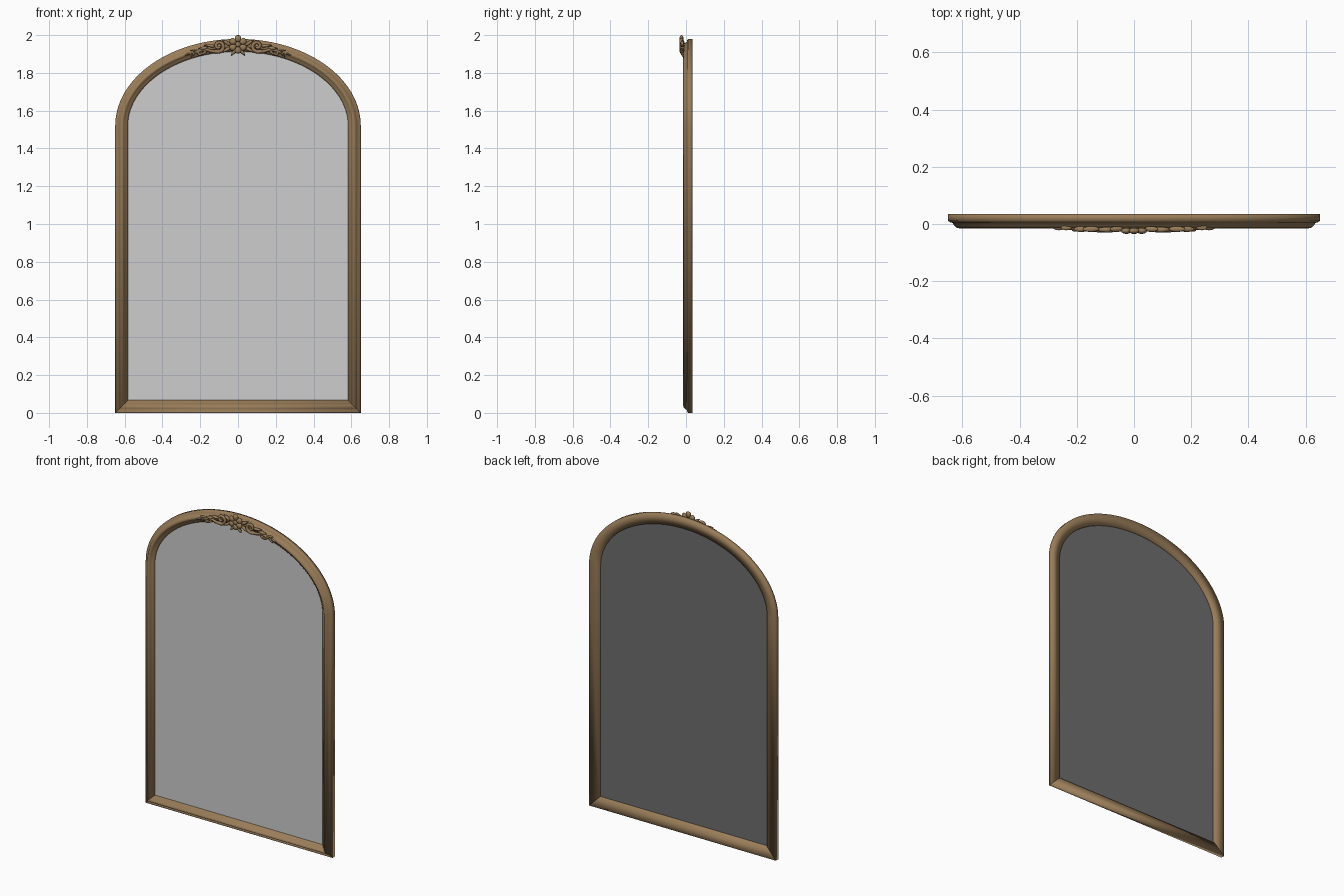
import bpy, bmesh
from math import sin, cos, pi, sqrt, hypot, radians
from mathutils import Matrix, Vector

cube = bpy.data.objects.get("Cube")
if cube:
    bpy.data.objects.remove(cube)

HALF, SPRING, RISE, STEPS = 0.65, 1.52, 0.46, 56


def material(name, color):
    m = bpy.data.materials.new(name)
    m.use_nodes = True
    m.diffuse_color = color
    m.node_tree.nodes["Principled BSDF"].inputs["Base Color"].default_value = color
    return m


wood = material("aged gold wood", (0.32, 0.203, 0.1, 1))
glass = material("silver glass", (0.61, 0.61, 0.61, 1))
backing = material("dark backing", (0.158, 0.158, 0.158, 1))


def finish(name, bm, mat, angle):
    bmesh.ops.recalc_face_normals(bm, faces=bm.faces)
    mesh = bpy.data.meshes.new(name)
    bm.to_mesh(mesh)
    bm.free()
    mesh.materials.append(mat)
    ob = bpy.data.objects.new(name, mesh)
    bpy.context.collection.objects.link(ob)
    bpy.ops.object.select_all(action='DESELECT')
    ob.select_set(True)
    bpy.context.view_layer.objects.active = ob
    bpy.ops.object.shade_smooth_by_angle(angle=radians(angle))
    return ob


def outline(d):
    """Arched outline moved inward by d, from the lower left corner round to itself."""
    pts = [(d - HALF, d), (HALF - d, d)]
    for i in range(STEPS + 1):
        a = pi * i / STEPS
        nx, nz = cos(a) / HALF, sin(a) / RISE
        n = hypot(nx, nz)
        pts.append((HALF * cos(a) - d * nx / n, SPRING + RISE * sin(a) - d * nz / n))
    return pts + pts[:1]


# Moulding profile: inset from the outer edge, depth
profile = [(0, 0.035), (0, 0.011), (0.008, 0.006), (0.016, 0.004), (0.022, -0.006),
           (0.032, -0.014), (0.039, -0.015), (0.045, -0.011), (0.05, -0.003),
           (0.058, -0.001), (0.067, 0.008), (0.067, 0.027)]


def moulding(name, first, last):
    """Sweep the profile along part of the outline, closing both mitred ends."""
    bm = bmesh.new()
    lines = [[bm.verts.new((x, y, z)) for x, z in outline(d)[first:last]]
             for d, y in profile]
    for k, line in enumerate(lines):
        other = lines[(k + 1) % len(lines)]
        for i in range(len(line) - 1):
            bm.faces.new((line[i], line[i + 1], other[i + 1], other[i]))
    for end in (0, -1):
        bm.faces.new([line[end] for line in lines])
    finish(name, bm, wood, 180)


# Bottom rail, then the stiles and arch in one piece
moulding("bottom_rail", 0, 2)
moulding("arched_frame", 1, None)


# Mirror pane: silver sheet in front, dark board behind
def sheet(name, y, mat, order):
    bm = bmesh.new()
    bm.faces.new([bm.verts.new((x, y, z)) for x, z in outline(0.064)[:-1][::order]])
    mesh = bpy.data.meshes.new(name)
    bm.to_mesh(mesh)
    bm.free()
    mesh.materials.append(mat)
    bpy.context.collection.objects.link(bpy.data.objects.new(name, mesh))


sheet("mirror_glass", 0.008, glass, 1)
sheet("backing_board", 0.015, backing, -1)


def leaf(bm, x, z, length, width, angle, y=-0.016, depth=0.01, taper=0.6):
    """Rounded teardrop whose thin end points along the angle."""
    made = bmesh.ops.create_uvsphere(bm, u_segments=12, v_segments=8, radius=1)["verts"]
    turn = Matrix.Rotation(-radians(angle), 3, 'Y')
    for v in made:
        w = 1 - taper * (v.co.x + 1) / 2
        p = Vector((v.co.x * length / 2, v.co.y * depth, v.co.z * w * width / 2))
        v.co = turn @ p + Vector((x, y, z))


def arch_z(x, d=0.036):
    return SPRING + RISE * sqrt(1 - (x / HALF) ** 2) - d


# Central rosette
bm = bmesh.new()
for i in range(6):
    a = 90 + 60 * i
    leaf(bm, 0.03 * cos(radians(a)), 1.951 + 0.03 * sin(radians(a)),
         0.038, 0.042, a + 180, -0.024, 0.011, 0.4)
leaf(bm, 0, 1.951, 0.028, 0.028, 0, -0.027, 0.008, 0)
for side in (-1, 1):
    leaf(bm, 0.024 * side, 1.908, 0.04, 0.024, 270 + 40 * side, -0.02)
finish("crest_rosette", bm, wood, 60)

# Leaves trailing along the arch: position, height offset, length, width, angle
sprays = [(0.06, 0.018, 0.055, 0.026, 30), (0.062, -0.02, 0.055, 0.024, -30),
          (0.125, -0.022, 0.06, 0.022, -15), (0.15, 0.012, 0.06, 0.022, 5),
          (0.185, 0.006, 0.05, 0.024, -5), (0.18, -0.02, 0.045, 0.02, -40),
          (0.215, -0.006, 0.05, 0.022, -22), (0.235, 0.006, 0.04, 0.014, 0),
          (0.238, -0.016, 0.036, 0.014, -50), (0.262, -0.005, 0.045, 0.016, -18)]
bm = bmesh.new()
for side in (-1, 1):
    for x, rise, length, width, angle in sprays:
        leaf(bm, side * x, arch_z(x) + rise, length, width,
             angle if side > 0 else 180 - angle, -0.018 if x < 0.19 else -0.012)
finish("crest_leaves", bm, wood, 60)


def scroll(name, side, cx, cz, radius, turns, start, tail, thick):
    """Spiral volute that unwinds into a tapering tail."""
    steps = int(turns * 14)
    pts = []
    for i in range(steps + 1):
        t = i / steps
        a = radians(start) - 2 * pi * turns * (1 - t)
        r = radius * (0.15 + 0.85 * t)
        pts.append((cx + r * cos(a), cz + r * sin(a), 0.7 + 0.3 * t))
    pts += tail
    cu = bpy.data.curves.new(name, 'CURVE')
    cu.dimensions = '3D'
    cu.bevel_depth, cu.bevel_resolution = thick, 2
    cu.use_fill_caps = True
    sp = cu.splines.new('POLY')
    sp.points.add(len(pts) - 1)
    for p, (x, z, w) in zip(sp.points, pts):
        p.co = (side * x, -0.02, z, 1)
        p.radius = w
    sp.use_smooth = True
    cu.materials.append(wood)
    bpy.context.collection.objects.link(bpy.data.objects.new(name, cu))


# Paired volutes beside the rosette
for side, label in ((1, "left"), (-1, "right")):
    scroll(label + "_large_scroll", side, 0.102, 1.942, 0.03, 1.25, 270,
           [(0.125, 1.913, 0.9), (0.15, 1.918, 0.8), (0.175, 1.927, 0.6),
            (0.195, 1.929, 0.3)], 0.01)
    scroll(label + "_small_scroll", side, 0.2, 1.906, 0.013, 1.2, 90,
           [(0.185, 1.921, 0.9), (0.165, 1.918, 0.7), (0.14, 1.91, 0.4)], 0.007)
